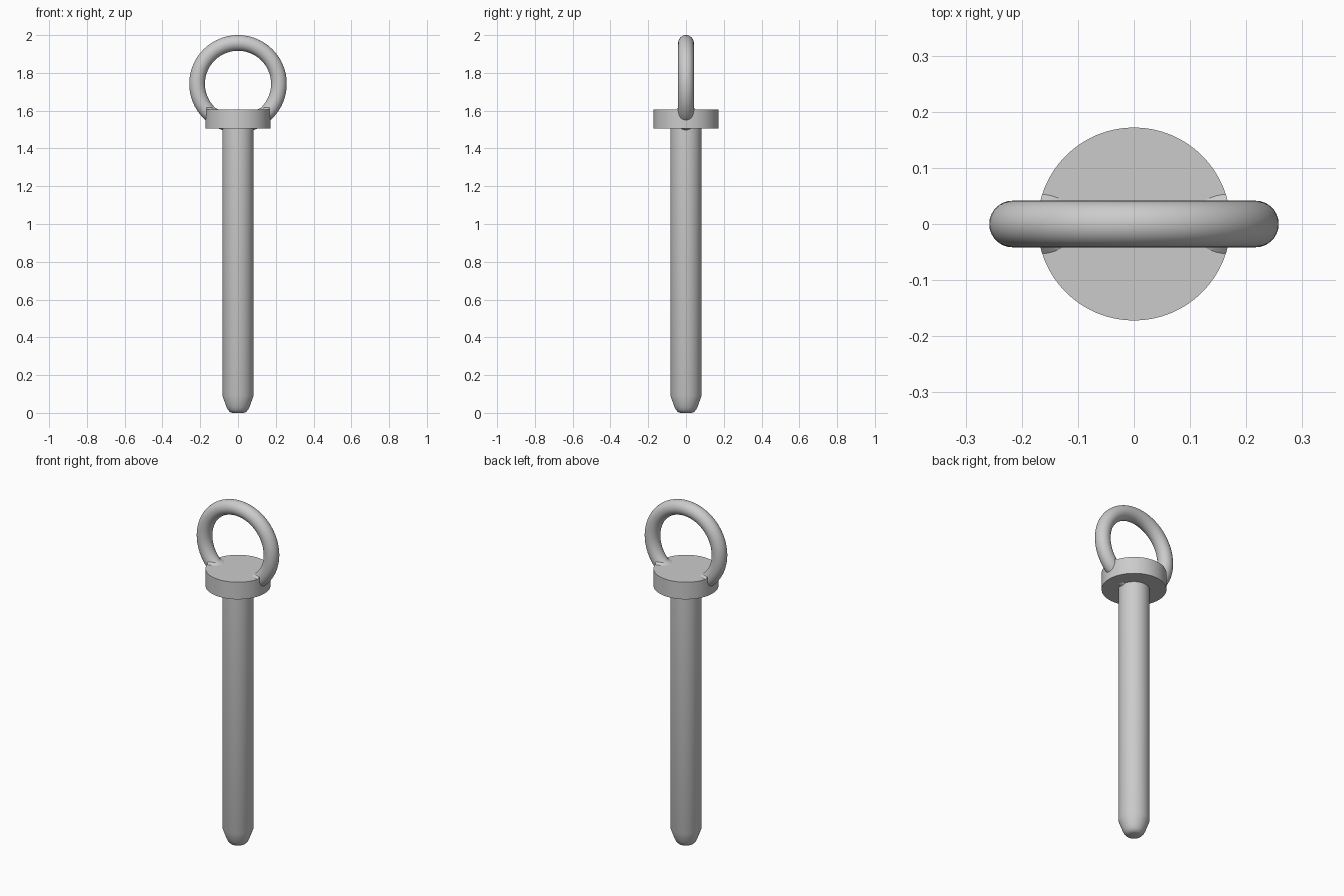
import bpy, bmesh, math
from mathutils import Matrix

cube = bpy.data.objects.get("Cube")
if cube:
    bpy.data.objects.remove(cube, do_unlink=True)

metal = bpy.data.materials.new("grey metal")
metal.use_nodes = True
grey = (0.6, 0.6, 0.6, 1)
metal.diffuse_color = grey
metal.node_tree.nodes["Principled BSDF"].inputs["Base Color"].default_value = grey

HEAD_R, HEAD_BOTTOM, HEAD_TOP = 0.172, 1.505, 1.605
RING_Z, RING_R, TUBE_R = 1.742, 0.2165, 0.0415


def finish(obj, name, angle=35):
    obj.name = obj.data.name = name
    obj.data.materials.append(metal)
    bpy.ops.object.select_all(action='DESELECT')
    obj.select_set(True)
    bpy.context.view_layer.objects.active = obj
    bpy.ops.object.shade_smooth_by_angle(angle=math.radians(angle))
    return obj


def from_bmesh(bm, name):
    bmesh.ops.recalc_face_normals(bm, faces=bm.faces)
    mesh = bpy.data.meshes.new(name)
    bm.to_mesh(mesh)
    bm.free()
    obj = bpy.data.objects.new(name, mesh)
    bpy.context.collection.objects.link(obj)
    return obj


def lathe(profile, name, steps=64):
    bm = bmesh.new()
    verts = [bm.verts.new((r, 0, z)) for r, z in profile]
    edges = [bm.edges.new(pair) for pair in zip(verts, verts[1:])]
    bmesh.ops.spin(bm, geom=verts + edges, cent=(0, 0, 0), axis=(0, 0, 1),
                   angle=math.tau, steps=steps)
    bmesh.ops.remove_doubles(bm, verts=bm.verts, dist=0.00005)
    return from_bmesh(bm, name)


# Shaft with a tapered, rounded tip
finish(lathe([(0, 0), (0.03, 0), (0.043, 0.005), (0.054, 0.017), (0.062, 0.034),
              (0.083, 0.092), (0.083, 1.52), (0, 1.52)], "shaft"), "shaft")

# Flat round head
finish(lathe([(0, HEAD_BOTTOM), (HEAD_R, HEAD_BOTTOM),
              (HEAD_R, HEAD_TOP), (0, HEAD_TOP)], "head"), "head")

# Pull ring standing upright, sunk into the head
bpy.ops.mesh.primitive_torus_add(major_radius=RING_R, minor_radius=TUBE_R,
                                 major_segments=96, minor_segments=32,
                                 location=(0, 0, RING_Z),
                                 rotation=(math.pi / 2, 0, 0))
finish(bpy.context.object, "pull_ring")

# Small weld fillets where the ring enters the head, trimmed at the head's rim
trim = lathe([(0, 1.4), (HEAD_R, 1.4), (HEAD_R, 1.8), (0, 1.8)], "fillet_trim")
trim.hide_render = True
trim.hide_set(True)


def ring_x(z):
    return math.sqrt(RING_R ** 2 - (z - RING_Z) ** 2)


for side, label in ((1, "left"), (-1, "right")):
    low, high = HEAD_TOP - 0.001, HEAD_TOP + 0.012
    bm = bmesh.new()
    bmesh.ops.create_cone(bm, cap_ends=True, segments=40, radius1=0.054,
                          radius2=TUBE_R - 0.001, depth=high - low)
    for v in bm.verts:
        z = low if v.co.z < 0 else high
        v.co = (side * (ring_x(z) + v.co.x * 1.25), v.co.y, z)
    fillet = from_bmesh(bm, label + "_fillet")
    mod = fillet.modifiers.new("trim", 'BOOLEAN')
    mod.operation = 'INTERSECT'
    mod.object = trim
    mod.solver = 'EXACT'
    bpy.context.view_layer.objects.active = fillet
    bpy.ops.object.modifier_apply(modifier=mod.name)
    finish(fillet, label + "_fillet")

bpy.data.objects.remove(trim, do_unlink=True)
